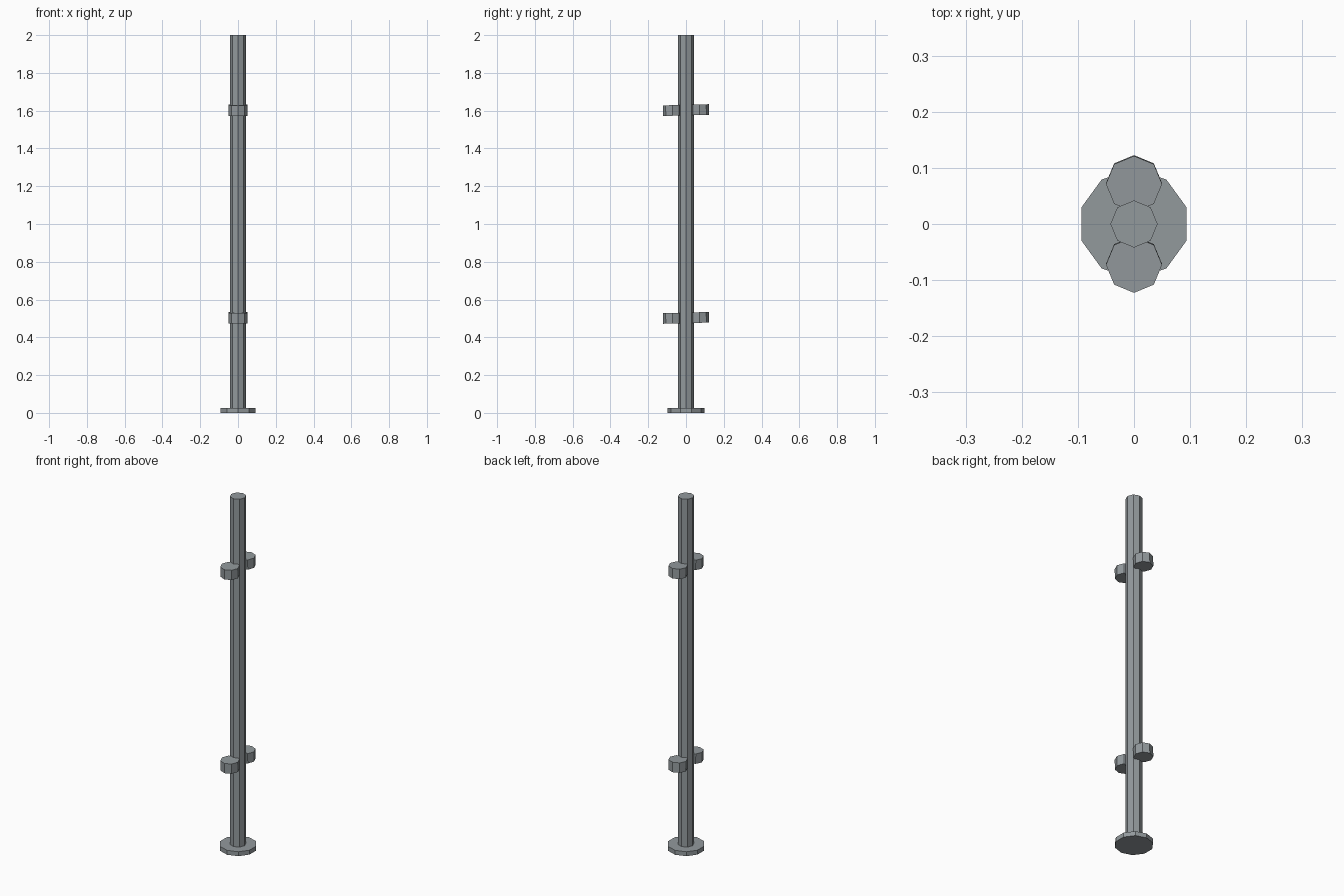
import bpy, math
from mathutils import Matrix

if "Cube" in bpy.data.objects:
    bpy.data.objects.remove(bpy.data.objects["Cube"])

metal = bpy.data.materials.new("grey metal")
metal.diffuse_color = (0.29, 0.32, 0.335, 1)
metal.use_nodes = True
metal.node_tree.nodes["Principled BSDF"].inputs["Base Color"].default_value = metal.diffuse_color


def prism(name, sides, radius, z0, z1, y=0.0, tilt=0.0):
    """Upright prism with a corner pointing to +y; tilt turns it about the pole axis."""
    bpy.ops.mesh.primitive_cylinder_add(vertices=sides, radius=radius, depth=z1 - z0)
    ob = bpy.context.object
    ob.name = name
    mid = (z0 + z1) / 2
    ob.data.transform(Matrix.Translation((0, 0, mid))
                      @ Matrix.Rotation(tilt, 4, 'X')
                      @ Matrix.Translation((0, y, 0)))
    ob.data.materials.append(metal)
    return ob


# Foot plate and pole
prism("base_plate", 10, 0.098, 0.0, 0.025)
prism("pole", 8, 0.042, 0.0, 2.0)

# Paired, very slightly tilted lugs on the front and back of the pole
for level, z in (("lower", 0.503), ("upper", 1.603)):
    for side, sign in (("front", -1), ("back", 1)):
        prism(f"{level}_{side}_lug", 8, 0.05, z - 0.028, z + 0.028,
              sign * 0.072, math.radians(1.5))
